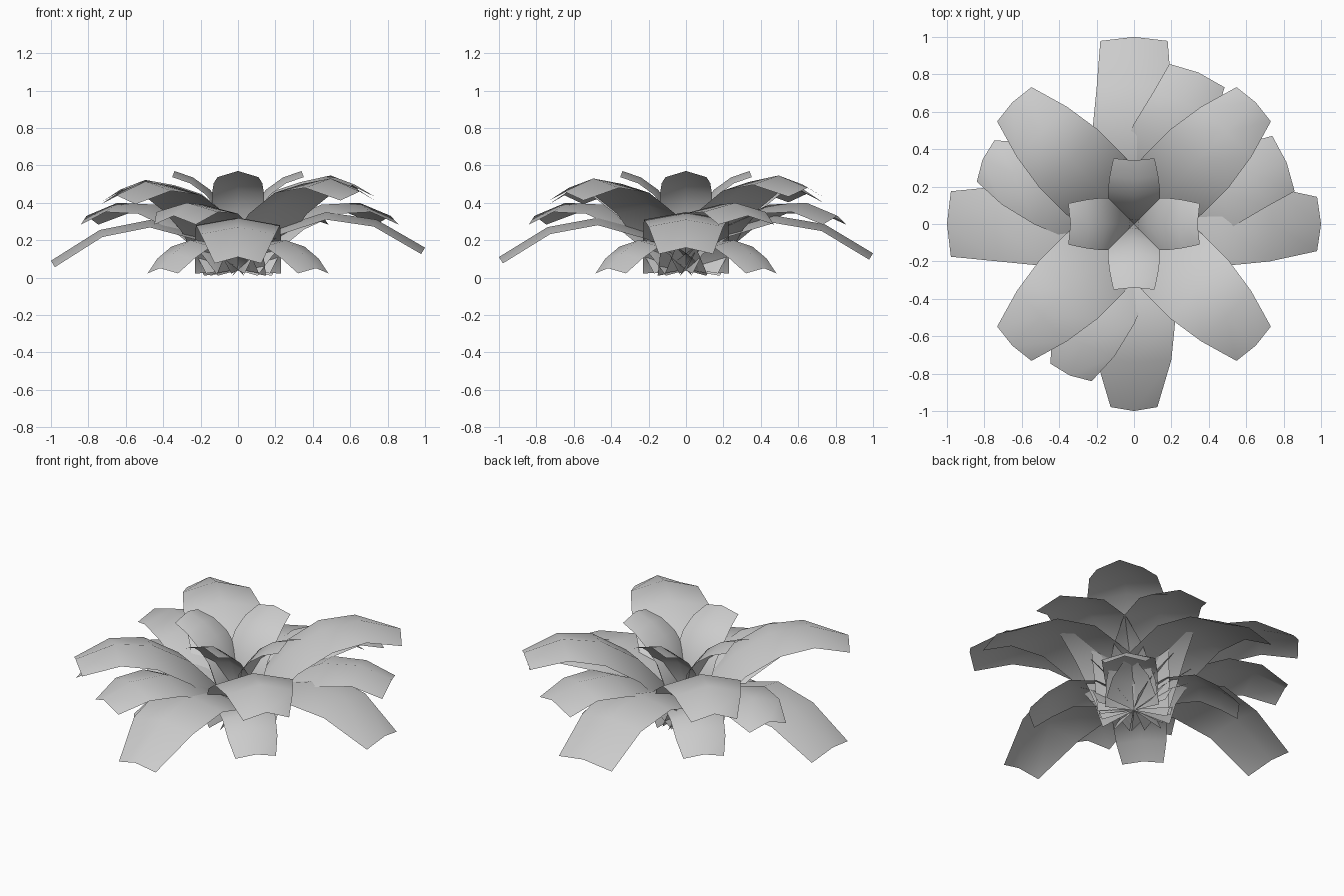
import bpy, bmesh, math
from mathutils import Vector

if "Cube" in bpy.data.objects:
    bpy.data.objects.remove(bpy.data.objects["Cube"])


def leaf(name, angle, profile, widths, drop=0.05, lift=0.0, tip=None):
    """Arched strip, ridged along its middle; profile holds (radius, height)."""
    a = math.radians(angle)
    out = Vector((math.cos(a), math.sin(a), 0))
    side = Vector((-out.y, out.x, 0))
    up = Vector((0, 0, 1))
    bm = bmesh.new()
    rows = []
    last = len(profile) - 1
    for i, (r, z) in enumerate(profile):
        z += lift * i / last
        p0, p1 = profile[max(i - 1, 0)], profile[min(i + 1, last)]
        t = Vector((p1[0] - p0[0], p1[1] - p0[1])).normalized()
        normal = up * t.x - out * t.y
        w = tip if (tip and i == last) else widths[i]
        mid = out * r + up * z
        rows.append([bm.verts.new(mid + side * w * s - normal * drop * abs(s))
                     for s in (1, 0, -1)])
    for r0, r1 in zip(rows, rows[1:]):
        for k in range(2):
            bm.faces.new((r0[k], r0[k + 1], r1[k + 1], r1[k]))
    bmesh.ops.recalc_face_normals(bm, faces=bm.faces)
    if sum(f.normal.z for f in bm.faces) < 0:
        bmesh.ops.reverse_faces(bm, faces=bm.faces)
    for f in bm.faces:
        f.smooth = True
    me = bpy.data.meshes.new(name)
    bm.to_mesh(me)
    bm.free()
    ob = bpy.data.objects.new(name, me)
    bpy.context.collection.objects.link(ob)


# Long drooping leaves on the axes
axis = [(0, .04), (.06, .15), (.22, .25), (.47, .32), (.74, .27), (1, .11)]
axis_w = [.23, .23, .23, .225, .2, .14]
for ang, lift, tip in ((0, .05, .145), (90, .02, .18), (180, -.02, .175), (270, 0, .125)):
    leaf("long_leaf", ang, axis, axis_w, .04, lift, tip)

# Tall diagonal leaves
diag = [(0, .05), (.1, .2), (.27, .38), (.48, .5), (.7, .53), (.92, .46)]
diag_w = [.2, .21, .22, .22, .19, .13]
for ang, lift in ((45, .02), (135, -.01), (225, -.02), (315, 0)):
    leaf("diagonal_leaf", ang, diag, diag_w, .05, lift)

# Leaves filling the gaps between
gap = [(0, .04), (.09, .16), (.27, .3), (.48, .39), (.7, .4), (.88, .33)]
gap_w = [.18, .2, .21, .21, .18, .13]
for ang, tip in ((22, .16), (67, .16), (157, .12), (247, .12)):
    leaf("gap_leaf", ang, gap, gap_w, .05, 0, tip)

# Small low leaves under the diagonals
low = [(0, .05), (.05, .12), (.19, .19), (.36, .2), (.49, .13), (.59, .05)]
low_w = [.13, .14, .15, .15, .14, .115]
for ang in (45, 135, 225, 315):
    leaf("low_leaf", ang, low, low_w, .035)

# Upright young leaves in the centre
young = [(0, .07), (.02, .22), (.07, .37), (.15, .47), (.24, .535), (.34, .57)]
young_w = [.1, .12, .135, .14, .13, .11]
for ang in (0, 90, 180, 270):
    leaf("young_leaf", ang, young, young_w, .035)
